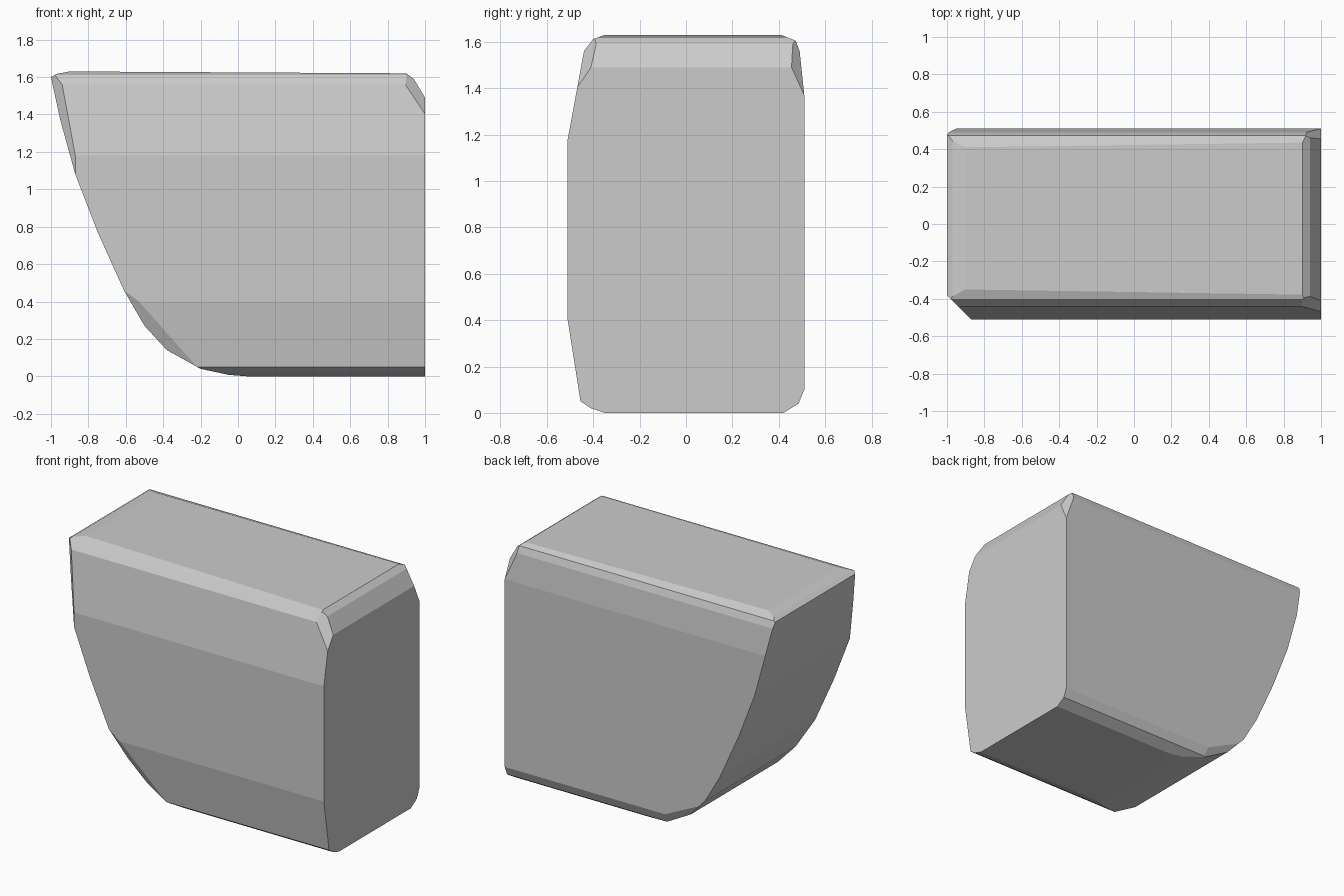
import bpy, bmesh, math
from mathutils import Vector

if "Cube" in bpy.data.objects:
    bpy.data.objects.remove(bpy.data.objects["Cube"])

# Side outline (x, z), counter-clockwise
SIDE = [(1, 0), (1, 1.49), (.94, 1.59), (.9, 1.62), (-.9, 1.63), (-.97, 1.617),
        (-1, 1.6), (-.95, 1.37), (-.87, 1.08), (-.75, .77), (-.61, .46),
        (-.5, .27), (-.38, .14), (-.2, .04), (-.05, .008), (.05, 0)]
# End outline (y, z), counter-clockwise
END = [(-.35, 0), (.42, 0), (.485, .04), (.51, .1), (.51, 1.37), (.49, 1.56),
       (.473, 1.605), (.41, 1.63), (-.35, 1.63), (-.40, 1.612), (-.44, 1.56),
       (-.51, 1.18), (-.51, .4), (-.455, .05), (-.41, .02)]
# Corner facets, each through three points
FACETS = [
    ((-1, -.38, 1.6), (-.87, -.51, 1.18), (-.87, -.51, 1.08)),   # front left edge
    ((-.61, -.51, .46), (-.53, -.51, .4), (-.24, -.457, .07)),   # front lower curve
    ((-.45, .51, .22), (-.2, .51, .1), (-.2, .485, .045)),       # back lower curve
    ((1, -.457, 1.42), (1, -.41, 1.49), (.9, -.405, 1.607)),     # front top right
    ((1, .51, 1.37), (1, .455, 1.49), (.92, .473, 1.6)),         # back top right
]
CENTRE = Vector((.1, 0, .85))


def clip(bm, co, normal):
    """Cut the solid with a plane, keep the side holding the centre, and cap it."""
    co, n = Vector(co), Vector(normal).normalized()
    if n.dot(CENTRE - co) > 0:
        n = -n
    bmesh.ops.bisect_plane(bm, geom=bm.verts[:] + bm.edges[:] + bm.faces[:],
                           dist=1e-5, plane_co=co, plane_no=n, clear_outer=True)
    rim = [e for e in bm.edges if e.is_boundary]
    if rim:
        bmesh.ops.holes_fill(bm, edges=rim, sides=0)


def pairs(pts):
    return zip(pts, pts[1:] + pts[:1])


# Body: a block trimmed by both outlines and the corner facets
bm = bmesh.new()
bmesh.ops.create_cube(bm, size=4)
for (x0, z0), (x1, z1) in pairs(SIDE):
    clip(bm, (x0, 0, z0), (z1 - z0, 0, x0 - x1))
for (y0, z0), (y1, z1) in pairs(END):
    clip(bm, (0, y0, z0), (0, z1 - z0, y0 - y1))
for a, b, c in FACETS:
    a, b, c = Vector(a), Vector(b), Vector(c)
    clip(bm, a, (b - a).cross(c - a))

bmesh.ops.remove_doubles(bm, verts=bm.verts[:], dist=1e-4)
bmesh.ops.recalc_face_normals(bm, faces=bm.faces[:])
mesh = bpy.data.meshes.new("rounded_body")
bm.to_mesh(mesh)
bm.free()
body = bpy.data.objects.new("rounded_body", mesh)
bpy.context.collection.objects.link(body)
